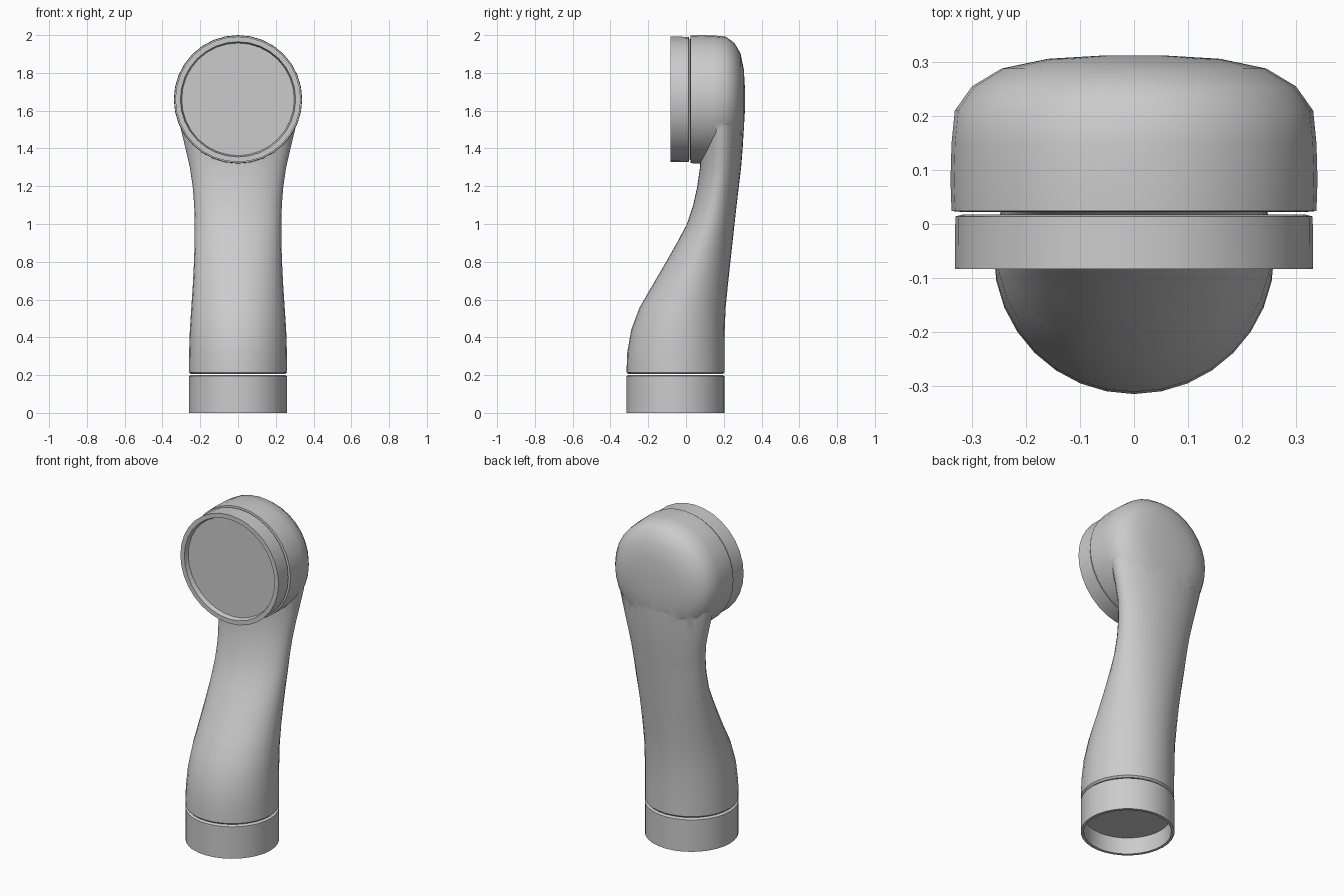
import bpy, bmesh, math

if "Cube" in bpy.data.objects:
    bpy.data.objects.remove(bpy.data.objects["Cube"])

SEG = 32


def finish(name, bm, angle=35):
    bmesh.ops.recalc_face_normals(bm, faces=bm.faces)
    me = bpy.data.meshes.new(name)
    bm.to_mesh(me)
    bm.free()
    ob = bpy.data.objects.new(name, me)
    bpy.context.collection.objects.link(ob)
    smooth(ob, angle)
    return ob


def smooth(ob, angle=35):
    bpy.ops.object.select_all(action='DESELECT')
    ob.select_set(True)
    bpy.context.view_layer.objects.active = ob
    bpy.ops.object.shade_smooth_by_angle(angle=math.radians(angle))


def skin(name, rings):
    """Bridge successive rings of points and cap both ends."""
    bm = bmesh.new()
    loops = [[bm.verts.new(p) for p in ring] for ring in rings]
    for a, b in zip(loops, loops[1:]):
        for i in range(SEG):
            j = (i + 1) % SEG
            bm.faces.new((a[i], a[j], b[j], b[i]))
    bm.faces.new(loops[0])
    bm.faces.new(loops[-1])
    return finish(name, bm)


def angles():
    return [2 * math.pi * i / SEG for i in range(SEG)]


def ring_z(z, half_x, y0, y1):
    cy, ry = (y0 + y1) / 2, (y1 - y0) / 2
    return [(half_x * math.cos(t), cy + ry * math.sin(t), z) for t in angles()]


def ring_y(r, y, cz=1.66):
    return [(r * math.cos(t), y, cz + r * math.sin(t)) for t in angles()]


# Curved handle: z, half width, front y, back y
sections = [
    (0.205, 0.250, -0.305, 0.195), (0.215, 0.260, -0.315, 0.204),
    (0.32, 0.259, -0.311, 0.204), (0.44, 0.255, -0.29, 0.205),
    (0.56, 0.247, -0.245, 0.21), (0.68, 0.239, -0.175, 0.222),
    (0.80, 0.233, -0.105, 0.235), (0.90, 0.230, -0.048, 0.246),
    (1.00, 0.230, 0.005, 0.257), (1.10, 0.232, 0.038, 0.268),
    (1.20, 0.240, 0.060, 0.280), (1.30, 0.255, 0.074, 0.292),
    (1.40, 0.278, 0.075, 0.300), (1.50, 0.302, 0.070, 0.306),
    (1.60, 0.322, 0.065, 0.309), (1.70, 0.325, 0.065, 0.309),
]
body = skin("body", [ring_z(*s) for s in sections])

# Round head with a softened back
head = skin("head", [ring_y(r, y) for r, y in [
    (0.315, 0.022), (0.338, 0.024), (0.340, 0.08), (0.338, 0.15),
    (0.332, 0.21), (0.300, 0.255), (0.245, 0.288),
    (0.16, 0.306), (0.06, 0.312)]])

# Merge the head into the handle
mod = body.modifiers.new("join_head", 'BOOLEAN')
mod.operation = 'UNION'
mod.solver = 'EXACT'
mod.object = head
bpy.context.view_layer.objects.active = body
bpy.ops.object.modifier_apply(modifier=mod.name)
bpy.data.objects.remove(head, do_unlink=True)
smooth(body)

# Front collar with a slightly recessed lens face
skin("front_collar", [ring_y(r, y) for r, y in [
    (0.315, 0.018), (0.331, 0.014), (0.332, -0.083),
    (0.305, -0.083), (0.298, -0.055)]])

# Base cap, hollow underneath
skin("base_cap", [ring_z(z, r, -0.055 - r, -0.055 + r) for z, r in [
    (0.20, 0.25), (0.195, 0.26), (0.0, 0.26), (0.0, 0.243), (0.10, 0.240)]])
